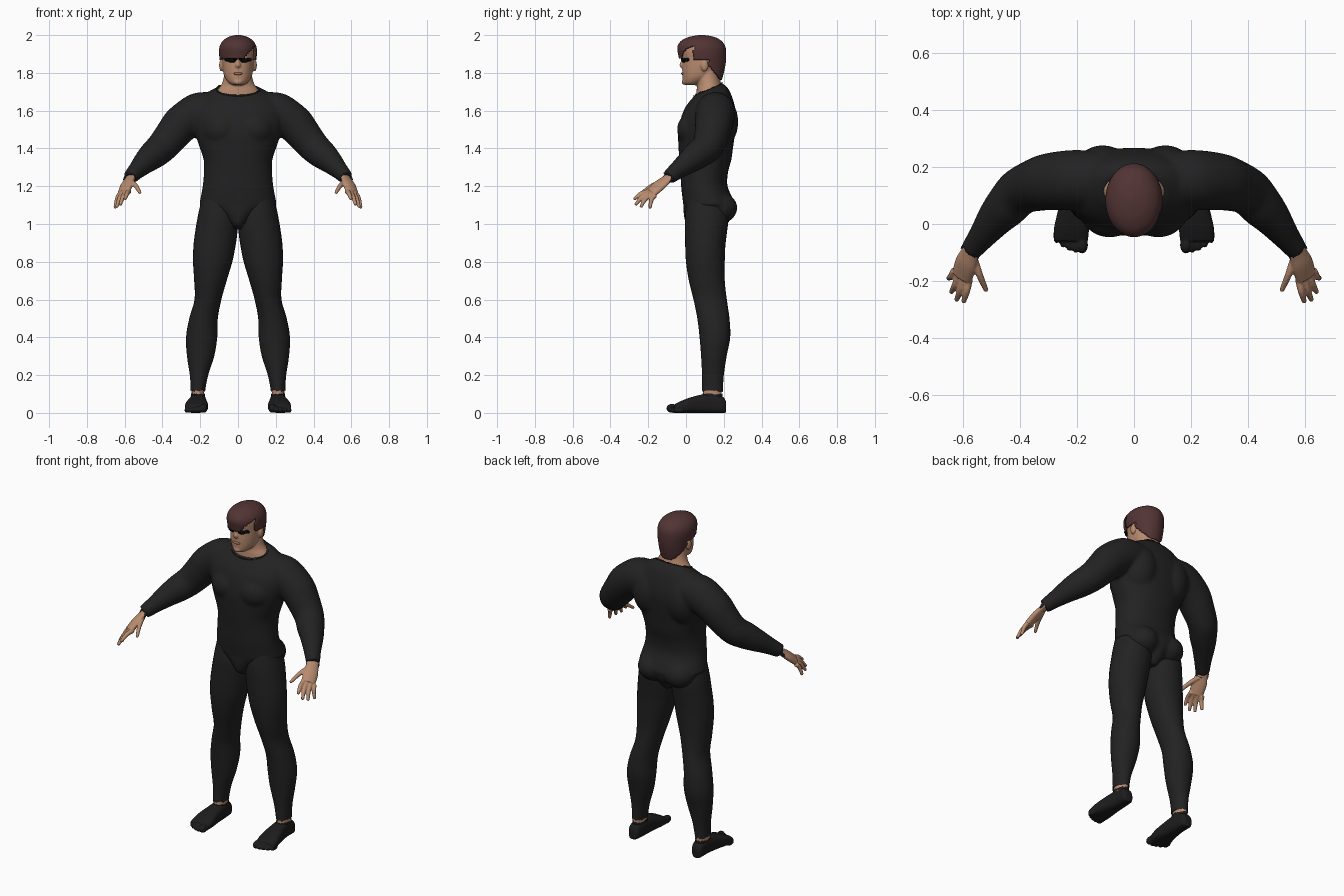
import bpy, bmesh, math, random
from mathutils import Vector, Matrix

random.seed(4)
cube = bpy.data.objects.get("Cube")
if cube:
    bpy.data.objects.remove(cube)


def material(name, r, g, b):
    m = bpy.data.materials.new(name)
    m.use_nodes = True
    m.diffuse_color = (r, g, b, 1)
    bsdf = m.node_tree.nodes["Principled BSDF"]
    bsdf.inputs["Base Color"].default_value = (r, g, b, 1)
    bsdf.inputs["Roughness"].default_value = 0.8
    return m


SKIN = material("tan skin", 0.48, 0.26, 0.16)
LIPS = material("rose lips", 0.38, 0.18, 0.12)
HAIR = material("dark auburn hair", 0.085, 0.034, 0.034)
CLOTH = material("black cloth", 0.016, 0.016, 0.017)
SHOE = material("black shoe", 0.012, 0.012, 0.012)
INK = material("deep black", 0.002, 0.002, 0.002)


def loft(bm, rings, n=32, steps=4, power=1.0):
    """Skin smooth rings, each (centre, u, v), and cap both ends."""
    def curve(a, b, c, d, t):
        return 0.5 * (2 * b + (c - a) * t + (2 * a - 5 * b + 4 * c - d) * t * t
                      + (3 * b - a - 3 * c + d) * t ** 3)
    dense, last = [], len(rings) - 1
    for i in range(last):
        four = [rings[min(max(i + k, 0), last)] for k in (-1, 0, 1, 2)]
        for s in range(steps):
            dense.append([curve(*[f[j] for f in four], s / steps) for j in range(3)])
    dense.append(rings[-1])
    bend = lambda w: math.copysign(abs(w) ** power, w)
    loops = []
    for c, u, v in dense:
        angles = [math.tau * k / n for k in range(n)]
        loops.append([bm.verts.new(c + u * bend(math.cos(a)) + v * bend(math.sin(a))) for a in angles])
    for lo, hi in zip(loops, loops[1:]):
        for k in range(n):
            bm.faces.new((lo[k], lo[k - 1], hi[k - 1], hi[k]))
    bm.faces.new(loops[0])
    bm.faces.new(loops[-1][::-1])


def level(z, x0, x1, y0, y1, tilt=0.0):
    """Horizontal ring from its extents."""
    hy = (y1 - y0) / 2
    return (Vector(((x0 + x1) / 2, (y0 + y1) / 2, z)),
            Vector(((x1 - x0) / 2, 0, 0)), Vector((0, hy, hy * tilt)))


def stack(bm, rows, **kw):
    """Loft of rings centred on x = 0: z, half width, front, back, tilt."""
    loft(bm, [level(r[0], -r[1], r[1], *r[2:]) for r in rows], **kw)


def tube(bm, points, wide=(0, 0, 1), flat=1.0, **kw):
    """Loft along a path of x, y, z, radius."""
    rings = []
    for i, p in enumerate(points):
        a, b = points[max(i - 1, 0)], points[min(i + 1, len(points) - 1)]
        d = (Vector(b[:3]) - Vector(a[:3])).normalized()
        u = Vector(wide)
        u = (u - d * u.dot(d)).normalized()
        rings.append((Vector(p[:3]), u * p[3], d.cross(u) * p[3] * flat))
    loft(bm, rings, **kw)


def ball(bm, centre, radii):
    m = Matrix.Translation(centre) @ Matrix.Diagonal((*radii, 1))
    bmesh.ops.create_uvsphere(bm, u_segments=24, v_segments=16, radius=1, matrix=m)


def finish(name, bm, mat, mirror=False, voxel=0, smooth=3):
    bmesh.ops.recalc_face_normals(bm, faces=bm.faces[:])
    me = bpy.data.meshes.new(name)
    bm.to_mesh(me)
    bm.free()
    me.materials.append(mat)
    me.polygons.foreach_set("use_smooth", [True] * len(me.polygons))
    me.set_sharp_from_angle(angle=math.radians(50))
    ob = bpy.data.objects.new(name, me)
    bpy.context.collection.objects.link(ob)
    if mirror:
        ob.modifiers.new("mirror", 'MIRROR').use_mirror_merge = False
    if voxel:
        r = ob.modifiers.new("blend", 'REMESH')
        r.mode, r.voxel_size, r.use_smooth_shade = 'VOXEL', voxel, True
        s = ob.modifiers.new("soften", 'SMOOTH')
        s.factor, s.iterations = 0.5, smooth
    return ob


def ragged_edge(name, centre, u, v, axis, mat, mirror=True):
    """Torn strip of cloth around an opening."""
    c, u, v, axis = map(Vector, (centre, u, v, axis))
    bm, n, loops = bmesh.new(), 36, []
    for row in (0, 1):
        loop = []
        for k in range(n):
            a = math.tau * k / n
            rise = random.uniform(0.2, 1.0) if row else -1
            loop.append(bm.verts.new(c + u * math.cos(a) + v * math.sin(a) + axis * rise))
        loops.append(loop)
    for k in range(n):
        bm.faces.new((loops[0][k - 1], loops[0][k], loops[1][k], loops[1][k - 1]))
    finish(name, bm, mat, mirror)


# Bodysuit: torso, arms, chest, back and seat blended together
bm = bmesh.new()
stack(bm, [(0.97, .025, .04, .19), (1.0, .05, 0, .22), (1.05, .1, -.012, .25),
           (1.09, .175, -.014, .262), (1.1, .204, -.014, .262), (1.13, .2, -.018, .25),
           (1.2, .187, -.026, .22), (1.27, .181, -.03, .222), (1.34, .182, -.036, .24),
           (1.41, .205, -.04, .25), (1.48, .228, -.042, .26), (1.55, .245, -.03, .268),
           (1.61, .24, -.008, .262), (1.66, .205, .018, .245, .1),
           (1.69, .165, .03, .222, .3), (1.712, .117, .042, .192, .45)], power=0.92)
tube(bm, [(.12, .155, 1.6, .1), (.21, .155, 1.59, .105), (.3, .148, 1.53, .1),
          (.35, .135, 1.47, .092), (.405, .11, 1.405, .083), (.45, .06, 1.365, .076),
          (.49, .015, 1.33, .064), (.535, -.045, 1.285, .048), (.572, -.092, 1.247, .039)])
ball(bm, (.085, .06, 1.5), (.11, .108, .1))
ball(bm, (.11, .165, 1.54), (.11, .112, .15))
ball(bm, (.088, .17, 1.085), (.095, .102, .085))
finish("bodysuit", bm, CLOTH, True, 0.01, 4)

# Trouser legs
bm = bmesh.new()
loft(bm, [level(*r) for r in (
    (1.14, .02, .19, .01, .2), (1.05, 0, .211, -.004, .225), (.95, .004, .228, -.005, .216),
    (.88, .014, .236, -.004, .208), (.8, .03, .238, 0, .205), (.7, .06, .232, .015, .205),
    (.6, .088, .23, .04, .216), (.5, .107, .258, .06, .23), (.4, .11, .275, .072, .234),
    (.3, .126, .27, .08, .215), (.2, .158, .255, .085, .2), (.12, .174, .25, .086, .195))])
finish("trouser_leg", bm, CLOTH, True)

# Ankles
bm = bmesh.new()
loft(bm, [level(.07, .18, .245, .09, .19), level(.15, .18, .245, .092, .188)])
finish("ankle", bm, SKIN, True)

# Toe shoes
bm = bmesh.new()
rings = []
for y, x0, x1, top in ((.213, .195, .235, .055), (.195, .178, .248, .085), (.13, .17, .252, .102),
                       (.06, .165, .264, .092), (-.01, .158, .28, .07), (-.06, .162, .282, .046)):
    rings.append((Vector(((x0 + x1) / 2, y, top / 2)), Vector(((x1 - x0) / 2, 0, 0)), Vector((0, 0, top / 2))))
loft(bm, rings, power=0.7)
for i in range(5):
    size = .019 - i * .0015 if i else .024
    ball(bm, (.182 + i * .0225, -.074 + i * i * .0022, size), (size * .85, .03, size))
finish("toe_shoe", bm, SHOE, True, 0.005, 2)

# Hands: palm, four fingers and thumb blended together
bm = bmesh.new()
across = (.8, .5, -.35)
tube(bm, [(.56, -.07, 1.262, .032), (.576, -.105, 1.234, .035), (.59, -.14, 1.205, .042),
          (.604, -.185, 1.166, .04)], across, 0.5)
for base, tip in (((.578, -.19, 1.172), (.597, -.27, 1.135)),
                  ((.596, -.186, 1.166), (.622, -.264, 1.106)),
                  ((.614, -.177, 1.158), (.64, -.237, 1.095)),
                  ((.63, -.163, 1.153), (.65, -.19, 1.09)),
                  ((.566, -.11, 1.225), (.52, -.23, 1.168))):
    a, b = Vector(base), Vector(tip)
    mid = a.lerp(b, 0.5) + Vector((0, -.006, .008))
    tube(bm, [(*a, .014), (*mid, .0125), (*b, .009)], across, n=12)
    ball(bm, b, (.009, .009, .009))
finish("hand", bm, SKIN, True, 0.004, 2)

# Head and neck with nose and ears
bm = bmesh.new()
stack(bm, [(1.735, .03, -.004, .06), (1.75, .052, -.016, .1), (1.78, .072, -.019, .15),
           (1.82, .081, -.02, .18), (1.87, .085, -.018, .19), (1.92, .085, -.024, .195),
           (1.96, .07, -.01, .17), (1.983, .035, .04, .13)])
stack(bm, [(1.62, .13, .07, .2), (1.67, .122, .056, .2), (1.705, .112, .056, .198),
           (1.735, .09, .058, .188), (1.77, .077, .055, .18), (1.82, .07, .06, .17)])
ball(bm, (0, -.02, 1.842), (.014, .015, .016))
ball(bm, (0, -.016, 1.86), (.009, .012, .024))
ball(bm, (0, -.008, 1.752), (.024, .014, .015))
for side in (-1, 1):
    ball(bm, (side * .088, .098, 1.84), (.012, .02, .032))
finish("head", bm, SKIN, False, 0.005, 3)

# Lips
bm = bmesh.new()
ball(bm, (0, -.017, 1.796), (.025, .009, .007))
finish("lips", bm, LIPS)

# Dark eyes and lashes
bm = bmesh.new()
ball(bm, (.03, -.011, 1.866), (.024, .012, .012))
ball(bm, (.056, .005, 1.87), (.017, .014, .009))
ball(bm, (.012, -.018, 1.874), (.015, .008, .006))
finish("eye", bm, INK, True)

# Hair: a shell trimmed to a side-swept fringe, temples and nape
bm = bmesh.new()
stack(bm, [(1.755, .065, .06, .188), (1.8, .078, .04, .2), (1.85, .093, -.025, .21),
           (1.9, .1, -.042, .213), (1.94, .097, -.045, .208), (1.97, .08, -.025, .187),
           (1.99, .05, .015, .15), (2.0, .015, .065, .1)], n=64, steps=8)


def hairline(x, y):
    if y < .04:
        return 1.873 + max(0, x - .03) * 1.2
    if y < .12:
        return 1.87
    return max(1.765, 1.84 - (y - .12) * 1.2)


low = [f for f in bm.faces if f.calc_center_median().z < hairline(*f.calc_center_median().xy)]
bmesh.ops.delete(bm, geom=low, context='FACES')
shell = finish("hair", bm, HAIR).modifiers.new("thickness", 'SOLIDIFY')
shell.thickness, shell.offset = 0.012, -1

# Torn edges at neck, wrists and ankles
ragged_edge("collar_edge", (0, .117, 1.708), (.116, 0, 0), (0, .076, .034), (0, 0, .012), CLOTH, False)
ragged_edge("cuff_edge", (.573, -.095, 1.245), (.029, .018, -.013), (.005, .018, .033),
            (.007, -.012, -.01), CLOTH)
ragged_edge("trouser_edge", (.212, .14, .123), (.039, 0, 0), (0, .055, 0), (0, 0, -.013), CLOTH)
ragged_edge("shoe_edge", (.212, .14, .094), (.037, 0, 0), (0, .054, 0), (0, 0, .01), SHOE)
